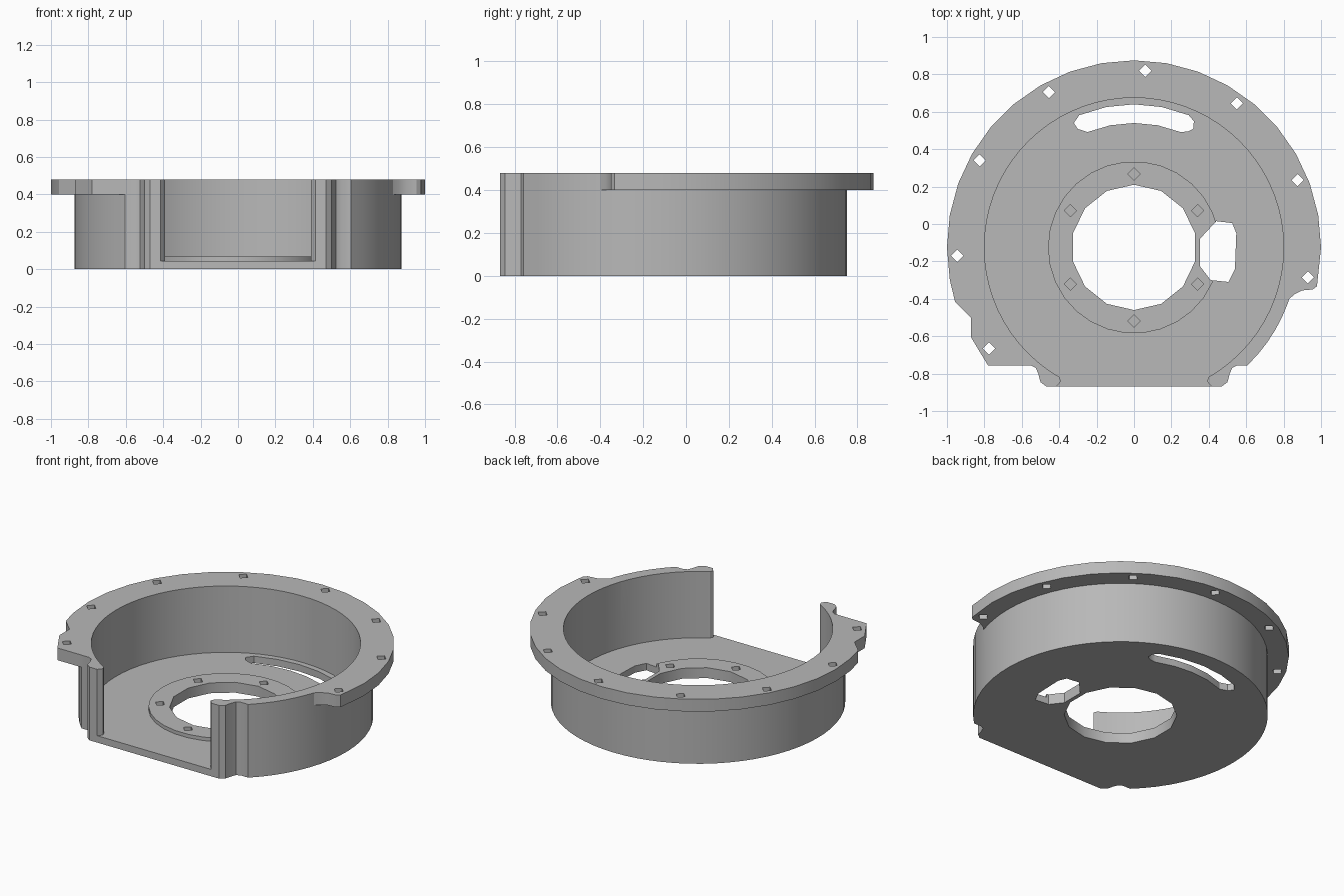
import bpy, bmesh, math

if "Cube" in bpy.data.objects:
    bpy.data.objects.remove(bpy.data.objects["Cube"])

CY = -0.125          # y of the common bore axis
TOP = 0.48           # overall height

metal = bpy.data.materials.new("plain grey")
metal.diffuse_color = (0.48, 0.48, 0.48, 1)
metal.use_nodes = True
metal.node_tree.nodes["Principled BSDF"].inputs["Base Color"].default_value = metal.diffuse_color


def arc(r, angles):
    return [(r * math.cos(math.radians(a)), CY + r * math.sin(math.radians(a))) for a in angles]


def spread(a, b, n):
    return [a + (b - a) * i / n for i in range(n + 1)]


def prism(name, pts, z0, z1):
    """Extrude a closed outline from z0 to z1."""
    bm = bmesh.new()
    face = bm.faces.new([bm.verts.new((x, y, z0)) for x, y in pts])
    ext = bmesh.ops.extrude_face_region(bm, geom=[face])
    for v in ext["geom"]:
        if isinstance(v, bmesh.types.BMVert):
            v.co.z = z1
    bmesh.ops.recalc_face_normals(bm, faces=bm.faces)
    mesh = bpy.data.meshes.new(name)
    bm.to_mesh(mesh)
    bm.free()
    mesh.materials.append(metal)
    obj = bpy.data.objects.new(name, mesh)
    bpy.context.collection.objects.link(obj)
    return obj


def combine(target, tool, operation):
    """Apply a boolean and remove the tool."""
    bpy.context.view_layer.objects.active = target
    mod = target.modifiers.new("combine", 'BOOLEAN')
    mod.operation = operation
    mod.solver = 'EXACT'
    mod.object = tool
    tool.hide_render = True
    bpy.ops.object.modifier_apply(modifier=mod.name)
    bpy.data.objects.remove(tool)


def diamond(x, y, r=0.033):
    return [(x + r, y), (x, y + r), (x - r, y), (x, y - r)]


# Drum body: round wall with a flat front and notched corners
corner = [(0.41, -0.868), (0.47, -0.868), (0.50, -0.845), (0.512, -0.80), (0.525, -0.77), (0.55, -0.757)]
left = [(-x, y) for x, y in reversed(corner)]
body = prism("housing", corner + arc(0.875, spread(-46.3, 226.3, 52)) + left, 0, TOP)

# Mounting flange, with a cut right end and a lug at front left
flange = prism("flange", arc(1.0, [-12] + list(range(0, 191, 10)) + [197]) + [
    (-0.872, -0.50), (-0.872, -0.605), (-0.78, -0.757), (-0.60, -0.757), (-0.55, -0.70),
    (0.70, -0.40), (0.83, -0.40), (0.86, -0.375), (0.90, -0.355), (0.955, -0.35)], 0.40, TOP)
combine(body, flange, 'UNION')

# Bowl cavity that opens through the front
lip = [(0.415, -0.87), (0.39, -0.84)]
cavity = prism("cavity_cutter", [(0.415, -1.0)] + lip + arc(0.8, spread(-60, 240, 60))
               + [(-x, y) for x, y in reversed(lip)] + [(-0.415, -1.0)], 0.045, 0.7)
combine(body, cavity, 'DIFFERENCE')

# Raised ring around the bore
combine(body, prism("hub_ring", arc(0.46, range(0, 360, 12)), 0.02, 0.068), 'UNION')

# Centre bore
bore = arc(0.335, [90 + i * 360 / 14 for i in range(14)])
combine(body, prism("bore_cutter", bore, -0.1, 0.2), 'DIFFERENCE')

# Curved slot at the back of the floor
slot = (arc(0.765, spread(67.5, 112.5, 4)) + [(-0.322, 0.54), (-0.30, 0.508)]
        + arc(0.665, spread(112, 68, 4)) + [(0.29, 0.495), (0.318, 0.51), (0.32, 0.55)])
combine(body, prism("slot_cutter", slot, -0.1, 0.2), 'DIFFERENCE')

# Oval window beside the bore
window = [(0.44, 0.015), (0.525, 0.005), (0.547, -0.05), (0.54, -0.24), (0.505, -0.31),
          (0.41, -0.30), (0.352, -0.225), (0.352, -0.08)]
combine(body, prism("window_cutter", window, -0.1, 0.2), 'DIFFERENCE')

# Blind screw holes in the ring
for x, y in arc(0.393, range(30, 390, 60)):
    combine(body, prism("screw_cutter", diamond(x, y), 0.03, 0.2), 'DIFFERENCE')

# Through bolt holes in the flange
for x, y in [(0.06, 0.82), (0.55, 0.645), (0.875, 0.235), (0.93, -0.285),
             (-0.455, 0.705), (-0.825, 0.34), (-0.945, -0.17), (-0.775, -0.665)]:
    combine(body, prism("bolt_cutter", diamond(x, y), 0.3, 0.6), 'DIFFERENCE')

# Smooth walls with sharp rims
bpy.ops.object.select_all(action='DESELECT')
body.select_set(True)
bpy.context.view_layer.objects.active = body
bpy.ops.object.shade_smooth_by_angle(angle=math.radians(30))
